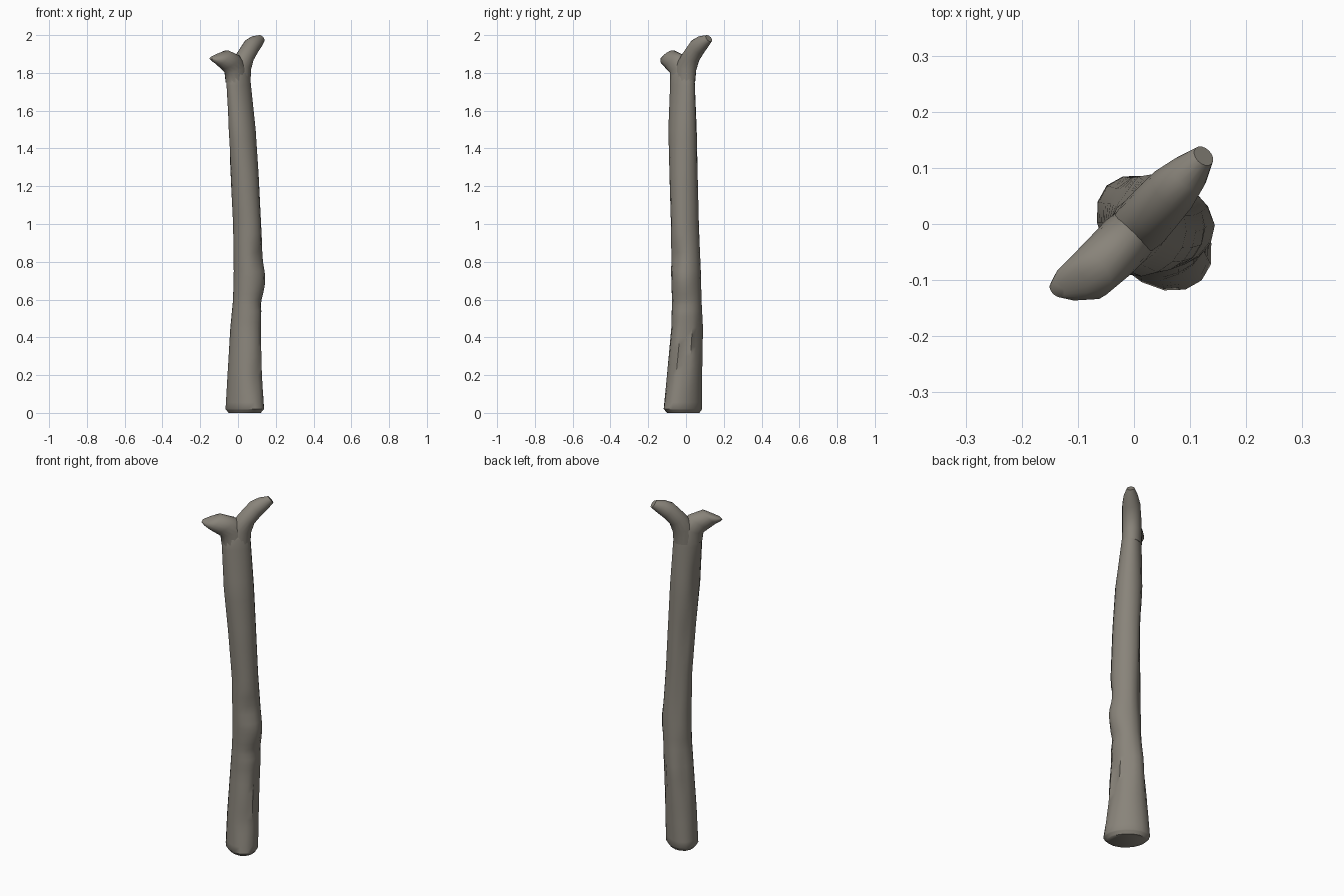
import bpy, bmesh, math
from mathutils import Vector

cube = bpy.data.objects.get("Cube")
if cube:
    bpy.data.objects.remove(cube, do_unlink=True)

bark = bpy.data.materials.new("grey_brown_bark")
bark.use_nodes = True
color = (0.25, 0.23, 0.195, 1)
bark.diffuse_color = color
bsdf = bark.node_tree.nodes["Principled BSDF"]
bsdf.inputs["Base Color"].default_value = color
bsdf.inputs["Roughness"].default_value = 0.9

SIDES = 16
DIAGONAL = math.sqrt(0.5)

# Dents and swellings: height, angle in degrees, height spread, angle spread, amount
BUMPS = [
    (0.83, -90, 0.06, 32, -0.18),
    (0.70, -50, 0.06, 35, 0.14),
    (0.58, -60, 0.03, 50, -0.10),
    (0.35, -45, 0.16, 14, -0.22),
    (0.40, 5, 0.10, 16, -0.15),
    (0.18, -100, 0.10, 16, -0.12),
    (0.45, 100, 0.16, 18, -0.18),
    (0.85, 75, 0.20, 18, -0.16),
    (1.20, 95, 0.18, 20, -0.18),
    (1.55, 130, 0.17, 24, -0.22),
]


def relief(z, angle):
    """Radius factor that gives the bark its hollows and swellings."""
    total = 1.0
    for height, deg, dz, da, amount in BUMPS:
        turn = (math.degrees(angle) - deg + 180) % 360 - 180
        total += amount * math.exp(-((z - height) / dz) ** 2 - (turn / da) ** 2)
    return total


def loft(name, rows, steps=1, carved=False):
    """Skin oval rings; a row is near edge (v, z), far edge (v, z), side centre, side half width."""
    keys = []
    for a, b in zip(rows, rows[1:]):
        keys += [[p + (q - p) * i / steps for p, q in zip(a, b)] for i in range(steps)]
    keys.append(rows[-1])

    bm = bmesh.new()
    rings = []
    for v0, z0, v1, z1, side, half in keys:
        ring = []
        for i in range(SIDES):
            angle = math.tau * i / SIDES
            r = relief((z0 + z1) / 2, angle) if carved else 1.0
            t = 0.5 + 0.5 * r * math.cos(angle)
            v, z = v0 + (v1 - v0) * t, z0 + (z1 - z0) * t
            u = side + half * r * math.sin(angle)
            ring.append(bm.verts.new(Vector(((v - u) * DIAGONAL, (v + u) * DIAGONAL, z))))
        rings.append(ring)
    for low, high in zip(rings, rings[1:]):
        for i in range(SIDES):
            j = (i + 1) % SIDES
            bm.faces.new((low[i], low[j], high[j], high[i]))
    bm.faces.new(rings[0][::-1])
    bm.faces.new(rings[-1])
    bmesh.ops.recalc_face_normals(bm, faces=bm.faces[:])

    mesh = bpy.data.meshes.new(name)
    bm.to_mesh(mesh)
    bm.free()
    mesh.materials.append(bark)
    obj = bpy.data.objects.new(name, mesh)
    bpy.context.collection.objects.link(obj)
    bpy.ops.object.select_all(action="DESELECT")
    obj.select_set(True)
    bpy.context.view_layer.objects.active = obj
    bpy.ops.object.shade_smooth_by_angle(angle=math.radians(50))
    return obj


# Trunk, flared at the foot and gently bowed
loft("trunk", [
    (-0.055, 0.00, 0.085, 0.00, -0.035, 0.100),
    (-0.070, 0.02, 0.098, 0.02, -0.037, 0.120),
    (-0.062, 0.20, 0.104, 0.20, -0.032, 0.103),
    (-0.045, 0.45, 0.114, 0.45, -0.026, 0.088),
    (-0.037, 0.60, 0.116, 0.60, -0.034, 0.080),
    (-0.036, 0.75, 0.116, 0.75, -0.040, 0.082),
    (-0.040, 1.00, 0.100, 1.00, -0.038, 0.078),
    (-0.058, 1.25, 0.090, 1.25, -0.034, 0.075),
    (-0.080, 1.50, 0.080, 1.50, -0.026, 0.070),
    (-0.090, 1.79, 0.063, 1.79, -0.013, 0.050),
    (-0.060, 1.83, 0.050, 1.83, -0.010, 0.040),
], steps=5, carved=True)

# Tall branch of the fork
loft("tall_branch", [
    (-0.060, 1.75, 0.064, 1.75, -0.013, 0.050),
    (-0.045, 1.85, 0.068, 1.81, -0.010, 0.050),
    (0.005, 1.91, 0.085, 1.86, -0.008, 0.049),
    (0.065, 1.975, 0.120, 1.90, -0.006, 0.046),
    (0.110, 1.995, 0.158, 1.935, -0.005, 0.036),
    (0.160, 2.00, 0.187, 1.965, -0.002, 0.020),
])

# Short branch of the fork
loft("short_branch", [
    (0.040, 1.75, -0.089, 1.75, -0.013, 0.050),
    (0.035, 1.84, -0.095, 1.80, -0.010, 0.050),
    (-0.015, 1.895, -0.125, 1.82, -0.010, 0.049),
    (-0.090, 1.92, -0.160, 1.845, -0.008, 0.046),
    (-0.130, 1.905, -0.180, 1.86, 0.004, 0.034),
    (-0.170, 1.89, -0.190, 1.872, 0.014, 0.016),
])
